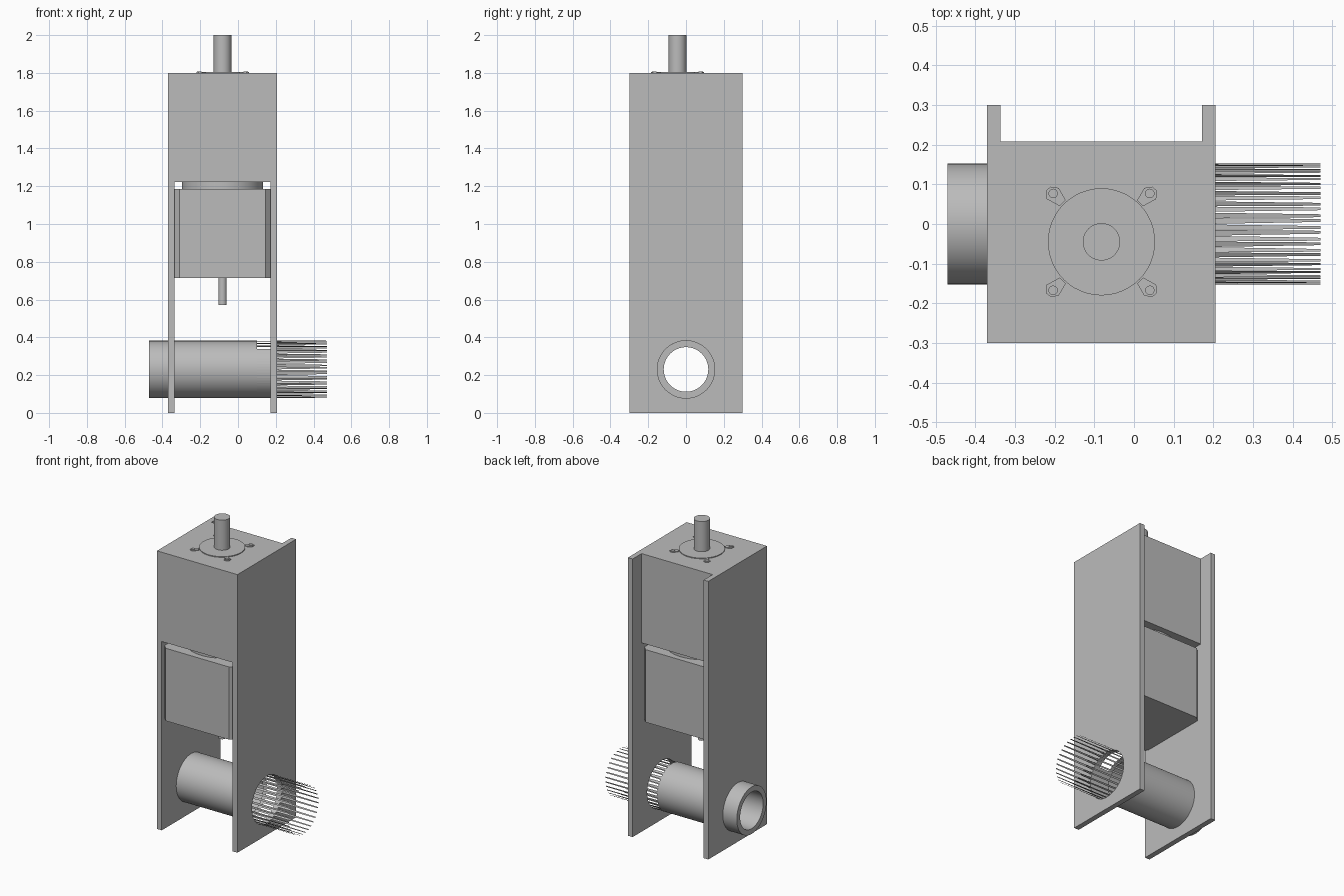
import bpy, bmesh
from math import cos, sin, pi, radians

cube = bpy.data.objects.get("Cube")
if cube:
    bpy.data.objects.remove(cube)

grey = bpy.data.materials.new("machine_grey")
grey.use_nodes = True
grey.diffuse_color = (0.5, 0.5, 0.5, 1)
grey.node_tree.nodes["Principled BSDF"].inputs["Base Color"].default_value = (0.5, 0.5, 0.5, 1)

AX, AY = -0.082, -0.045      # vertical cylinder axis
TZ, R_OUT, R_IN = 0.23, 0.152, 0.118


def finish(name, bm, smooth=False):
    mesh = bpy.data.meshes.new(name)
    bm.to_mesh(mesh)
    bm.free()
    obj = bpy.data.objects.new(name, mesh)
    bpy.context.collection.objects.link(obj)
    mesh.materials.append(grey)
    if smooth:
        bpy.ops.object.select_all(action='DESELECT')
        obj.select_set(True)
        bpy.context.view_layer.objects.active = obj
        bpy.ops.object.shade_smooth_by_angle(angle=radians(30))
    return obj


def prism(name, outline, z0, z1, smooth=False):
    bm = bmesh.new()
    low = [bm.verts.new((x, y, z0)) for x, y in outline]
    face = bm.faces.new(low)
    top = bmesh.ops.extrude_face_region(bm, geom=[face])["geom"]
    for v in top:
        if isinstance(v, bmesh.types.BMVert):
            v.co.z = z1
    bmesh.ops.recalc_face_normals(bm, faces=bm.faces)
    return finish(name, bm, smooth)


def box(name, x0, x1, y0, y1, z0, z1):
    return prism(name, [(x0, y0), (x1, y0), (x1, y1), (x0, y1)], z0, z1)


def rod(name, r, z0, z1, x=AX, y=AY, n=48):
    pts = [(x + r * cos(2 * pi * i / n), y + r * sin(2 * pi * i / n)) for i in range(n)]
    return prism(name, pts, z0, z1, True)


# Side walls with round holes for the cross tube
cutter = rod("hole_cutter", R_OUT, -1, 1, 0, 0, 64)
cutter.rotation_euler = (0, pi / 2, 0)
cutter.location = (0, 0, TZ)
cutter.hide_render = True
cutter.hide_set(True)
for name, x0, x1 in (("right_wall", -0.37, -0.336), ("left_wall", 0.172, 0.206)):
    wall = box(name, x0, x1, -0.3, 0.3, 0, 1.8)
    cut = wall.modifiers.new("tube_hole", 'BOOLEAN')
    cut.object = cutter
    cut.solver = 'EXACT'

# Upper and lower blocks, the lower one with chamfered corners
box("upper_block", -0.336, 0.172, -0.3, 0.208, 1.222, 1.8)
x0, x1, y0, y1, c = -0.336, 0.172, -0.298, 0.206, 0.027
prism("lower_block", [(x0 + c, y0), (x1 - c, y0), (x1, y0 + c), (x1, y1 - c),
                      (x1 - c, y1), (x0 + c, y1), (x0, y1 - c), (x0, y0 + c)], 0.715, 1.185)

# Cylinder flange, rods and top cap
rod("cylinder_flange", 0.215, 1.185, 1.222)
rod("upper_rod", 0.047, 1.8, 2.0)
rod("lower_rod", 0.022, 0.57, 0.715)
rod("top_cap", 0.135, 1.8, 1.805)

# Four bolt tabs: rounded ends tapering outward along the diagonals
for sx in (-1, 1):
    for sy in (-1, 1):
        pts = [(0.09, 0.105), (0.105, 0.09), (0.138, 0.108), (0.139, 0.13),
               (0.128, 0.139), (0.108, 0.136)]
        tab = prism("bolt_tab", [(AX + sx * a, AY + sy * b) for a, b in pts], 1.8, 1.804)
        rod("bolt_head", 0.012, 1.804, 1.808, AX + sx * 0.122, AY + sy * 0.122, 12)


# Cross tube: closed sleeve, then tapering fingers beyond the left end
def ring_point(x, r, a):
    return (x, -r * cos(a), TZ + r * sin(a))


N = 64
bm = bmesh.new()
stations = [(0.1, R_IN), (-0.47, R_IN), (-0.47, R_OUT), (0.1, R_OUT)]
rings = [[bm.verts.new(ring_point(x, r, 2 * pi * i / N)) for i in range(N)] for x, r in stations]
for a, b in zip(rings, rings[1:]):
    for i in range(N):
        j = (i + 1) % N
        bm.faces.new((a[i], a[j], b[j], b[i]))
bmesh.ops.recalc_face_normals(bm, faces=bm.faces)
finish("cross_tube", bm, True)

bm = bmesh.new()
step = 2 * pi / N
for i in range(N):
    a = i * step
    # Closed front quarter reaching the wall
    if cos(a) > 0 and sin(a) < 0.66:
        quad = [(0.1, a), (0.172, a), (0.172, a + step), (0.1, a + step)]
        bm.faces.new([bm.verts.new(ring_point(x, R_OUT, t)) for x, t in quad])
    if i % 2 == 0:
        start = 0.172 if cos(a) > 0 else 0.1
        finger = [(start, a), (0.47, a + step * 0.35), (0.47, a + step * 0.85), (start, a + step)]
        bm.faces.new([bm.verts.new(ring_point(x, R_OUT, t)) for x, t in finger])
finish("tube_fingers", bm)
